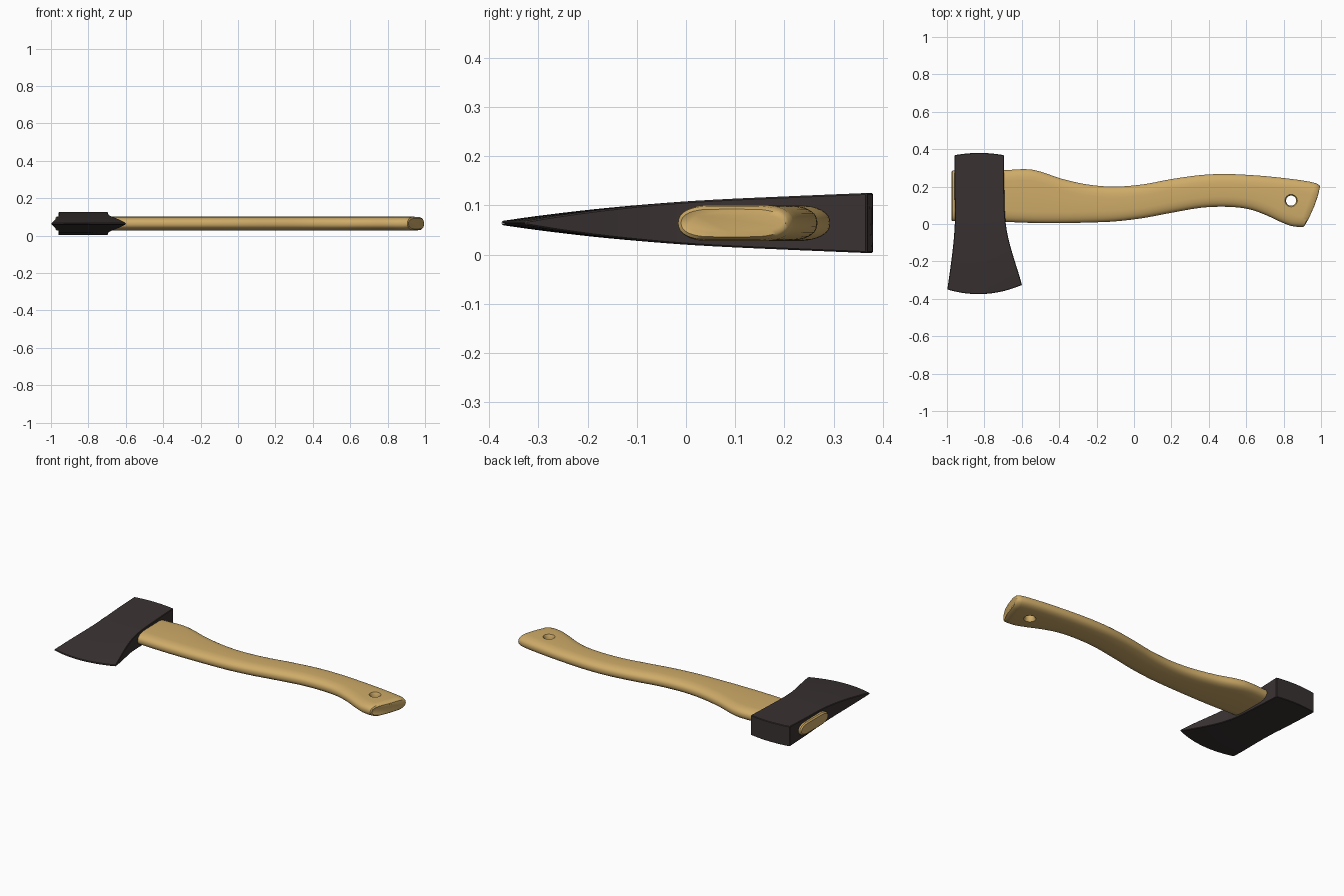
import bpy
import bmesh
import math
from mathutils import Vector

if "Cube" in bpy.data.objects:
    bpy.data.objects.remove(bpy.data.objects["Cube"])

MID = 0.064  # height of the symmetry plane


def material(name, color, rough):
    m = bpy.data.materials.new(name)
    m.use_nodes = True
    m.diffuse_color = color
    node = m.node_tree.nodes["Principled BSDF"]
    node.inputs["Base Color"].default_value = color
    node.inputs["Roughness"].default_value = rough
    return m


def spline(points, steps):
    """Catmull-Rom samples through tuples of any size."""
    pts = [Vector(p) for p in points]
    out = []
    for i in range(len(pts) - 1):
        a, b = pts[max(i - 1, 0)], pts[i]
        c, d = pts[i + 1], pts[min(i + 2, len(pts) - 1)]
        for s in range(steps):
            t = s / steps
            out.append(b + (c - a) * (t / 2)
                       + (a * 2 - b * 5 + c * 4 - d) * (t * t / 2)
                       + (b * 3 - a - c * 3 + d) * (t ** 3 / 2))
    return out + [pts[-1]]


def loft(name, rings, mat):
    """Skin closed rings of equal length and cap both ends."""
    bm = bmesh.new()
    rows = [[bm.verts.new(p) for p in ring] for ring in rings]
    n = len(rows[0])
    for a, b in zip(rows, rows[1:]):
        for i in range(n):
            j = (i + 1) % n
            bm.faces.new((a[i], a[j], b[j], b[i]))
    bm.faces.new(rows[0])
    bm.faces.new(rows[-1])
    bmesh.ops.recalc_face_normals(bm, faces=bm.faces)
    mesh = bpy.data.meshes.new(name)
    bm.to_mesh(mesh)
    bm.free()
    ob = bpy.data.objects.new(name, mesh)
    bpy.context.collection.objects.link(ob)
    mesh.materials.append(mat)
    return ob


def apply_and_smooth(ob, angle):
    bpy.ops.object.select_all(action="DESELECT")
    ob.select_set(True)
    bpy.context.view_layer.objects.active = ob
    for mod in list(ob.modifiers):
        bpy.ops.object.modifier_apply(modifier=mod.name)
    bpy.ops.object.shade_smooth_by_angle(angle=math.radians(angle))


wood = material("golden wood", (0.62, 0.41, 0.14, 1), 0.6)
steel = material("dark steel", (0.042, 0.032, 0.032, 1), 0.6)

# Handle: stations of lower edge (x, y) and upper edge (x, y)
stations = [
    (-.97, .015, -.97, .285), (-.72, .012, -.72, .287), (-.58, .007, -.58, .293),
    (-.5, .005, -.5, .28), (-.38, .005, -.38, .24), (-.24, .008, -.24, .21),
    (-.1, .014, -.1, .2), (.05, .032, .05, .212), (.2, .06, .2, .24),
    (.36, .087, .36, .262), (.5, .092, .5, .267), (.61, .08, .65, .26),
    (.7, .05, .77, .249), (.78, .013, .87, .237), (.84, -.01, .94, .226),
    (.885, -.016, .975, .217)]
samples = [(s, 1.0, 0.0) for s in spline(stations, 5)]

# Rounded butt and eye ends
butt = Vector((.906, -.016, .99, .208))
samples += [(butt, .93, .006), (butt + Vector((.006, .006, .004, -.006)), .76, .01),
            (butt + Vector((.006, .014, .003, -.014)), .52, .011)]
eye = Vector((-.977, .022, -.977, .278))
samples.insert(0, (eye, .8, 0.0))


def handle_ring(station, scale, bulge):
    low, high = Vector(station[:2]), Vector(station[2:])
    across = high - low
    span = across.length
    unit = across / span
    outward = Vector((unit.y, -unit.x))
    radius = min(.075, span * .4)
    ring = []
    for k in range(40):
        a = 2 * math.pi * k / 40
        c, s = math.cos(a), math.sin(a)
        shape = math.copysign(abs(c) ** .85, c)
        along = span / 2 + math.copysign(span / 2 - radius, c) + radius * shape
        if abs(c) < 1e-6:
            along = span / 2
        u = 2 * along / span - 1
        p = low + unit * along + outward * bulge * (1 - u * u)
        ring.append((p.x, p.y, MID + .037 * scale * math.copysign(abs(s) ** .85, s)))
    return ring


handle = loft("handle", [handle_ring(*s) for s in samples], wood)

# Hanging hole with flared rims
profile = [(-.08, .045), (-.036, .033), (-.028, .027), (.028, .027), (.036, .033), (.08, .045)]
cutter = loft("hole_cutter", [
    [(.84 + r * math.cos(math.tau * k / 32), .125 + r * math.sin(math.tau * k / 32), MID + z)
     for k in range(32)] for z, r in profile], wood)
cutter.hide_render = True
cut = handle.modifiers.new("hole", "BOOLEAN")
cut.operation = "DIFFERENCE"
cut.solver = "EXACT"
cut.object = cutter
apply_and_smooth(handle, 40)
bpy.data.objects.remove(cutter)

# Axe head: rows of y, left x, right x, half thickness, end bulge
rows = [
    (.368, -.96, -.696, .061, .012), (.2, -.96, -.694, .054, .008),
    (.05, -.957, -.69, .047, 0), (-.06, -.962, -.676, .039, -.006),
    (-.17, -.974, -.648, .028, -.016), (-.27, -.988, -.618, .015, -.026),
    (-.338, -.998, -.599, .004, -.036)]


def head_ring(y, left, right, half, bulge):
    us = [i / 6 - 1 for i in range(13)]

    def point(u, side):
        x = (left + right) / 2 + u * (right - left) / 2
        tilt = .012 * u * max(0, -y) / .338  # skewed cutting edge
        return (x, y + bulge * (1 - u * u) + tilt, MID + side * half)
    return [point(u, 1) for u in us] + [point(u, -1) for u in reversed(us)]


head = loft("axe_head", [head_ring(*r) for r in spline(rows, 4)], steel)
bevel = head.modifiers.new("edge_bevel", "BEVEL")
bevel.width = .003
bevel.segments = 1
bevel.limit_method = "ANGLE"
bevel.angle_limit = math.radians(50)
apply_and_smooth(head, 30)
